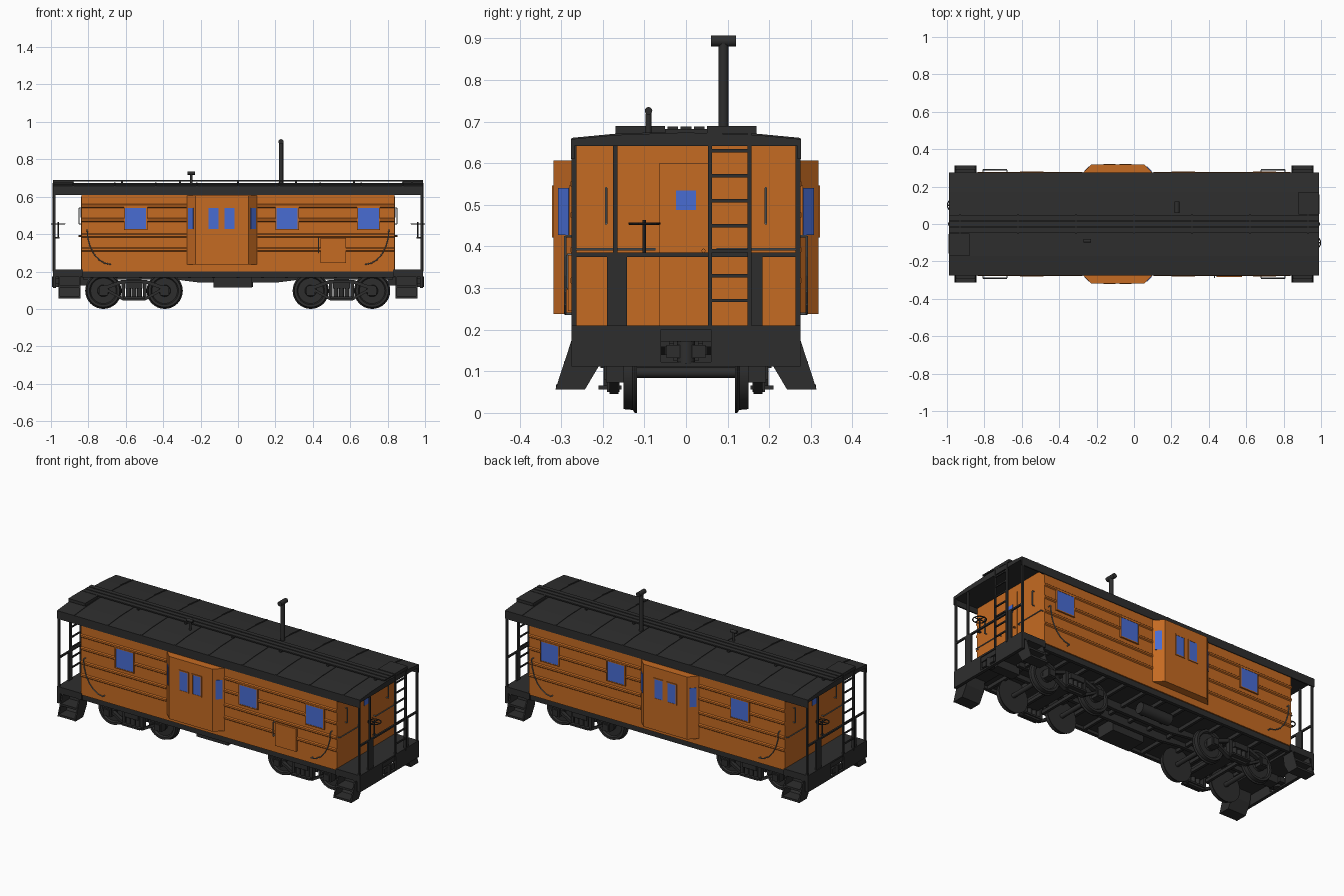
import bpy, bmesh, math
from mathutils import Matrix, Vector

if "Cube" in bpy.data.objects:
    bpy.data.objects.remove(bpy.data.objects["Cube"])


def material(name, *rgb):
    mat = bpy.data.materials.new(name)
    mat.use_nodes = True
    mat.diffuse_color = (*rgb, 1)
    mat.node_tree.nodes["Principled BSDF"].inputs["Base Color"].default_value = (*rgb, 1)
    return mat


ORANGE = material("orange_paint", 0.56, 0.145, 0.016)
DARK = material("dark_grey", 0.027, 0.027, 0.027)
BLUE = material("window_blue", 0.065, 0.15, 0.65)
GREY = material("rail_grey", 0.2, 0.22, 0.23)
TURN = Matrix.Rotation(math.pi, 4, 'Z')
MIRROR_X = Matrix.Diagonal((-1, 1, 1, 1))
MIRROR_Y = Matrix.Diagonal((1, -1, 1, 1))
WALL, END, TIP, EDGE = 0.272, 0.836, 0.99, 0.275
made = []


def link(name, mesh):
    ob = bpy.data.objects.new(name, mesh)
    bpy.context.collection.objects.link(ob)
    made.append(ob)
    return ob


def finish(name, mat, bm, smooth=False):
    bmesh.ops.recalc_face_normals(bm, faces=bm.faces)
    mesh = bpy.data.meshes.new(name)
    bm.to_mesh(mesh)
    bm.free()
    mesh.materials.append(mat)
    ob = link(name, mesh)
    if smooth:
        bpy.ops.object.select_all(action='DESELECT')
        ob.select_set(True)
        bpy.context.view_layer.objects.active = ob
        bpy.ops.object.shade_smooth_by_angle(angle=math.radians(35))


def copies(first, matrix):
    """Copy every object made since the given count."""
    for ob in made[first:]:
        mesh = ob.data.copy()
        mesh.transform(matrix)
        if matrix.determinant() < 0:
            mesh.flip_normals()
        link(ob.name + "_copy", mesh)


def boxes(name, mat, *blocks):
    """Boxes given as (x range), (y range), (z range), as one object."""
    bm = bmesh.new()
    for ranges in blocks:
        middle = Vector([(lo + hi) / 2 for lo, hi in ranges])
        size = [abs(hi - lo) for lo, hi in ranges]
        bmesh.ops.create_cube(bm, size=1, matrix=Matrix.Translation(middle) @ Matrix.Diagonal((*size, 1)))
    finish(name, mat, bm)


def around(centre, half):
    return centre - half, centre + half


def both_sides(name, mat, xs, ys, zs):
    boxes(name, mat, (xs, ys, zs), (xs, (-ys[1], -ys[0]), zs))


def prism(name, mat, outline, span, plane):
    """Extrude an outline drawn in plane xy, xz or yz across a span."""
    order = {'xy': (0, 1, 2), 'xz': (0, 2, 1), 'yz': (2, 0, 1)}[plane]
    bm = bmesh.new()
    rings = [[bm.verts.new([(*p, depth)[i] for i in order]) for p in outline] for depth in span]
    for ring in rings:
        bm.faces.new(ring)
    low, high = rings
    for i in range(len(outline)):
        bm.faces.new((low[i - 1], low[i], high[i], high[i - 1]))
    finish(name, mat, bm)


def symmetric(points):
    return points + [(-a, b) for a, b in reversed(points)]


def rod(name, mat, radius, *points, sides=8):
    """Round bar that follows straight lengths between points."""
    bm = bmesh.new()
    for a, b in zip(points, points[1:]):
        a, b = Vector(a), Vector(b)
        turn = (b - a).to_track_quat('Z', 'Y').to_matrix().to_4x4()
        bmesh.ops.create_cone(bm, cap_ends=True, segments=sides, radius1=radius, radius2=radius,
                              depth=(b - a).length, matrix=Matrix.Translation((a + b) / 2) @ turn)
    finish(name, mat, bm, True)


# Cabin body
boxes("cabin_body", ORANGE, ((-END, END), (-WALL, WALL), (0.2, 0.645)))

# Battens and bay on the front side
side = len(made)
BAY = [(-0.276, -0.27), (-0.228, -0.318), (0.056, -0.318), (0.104, -0.27)]
prism("bay", ORANGE, BAY, (0.238, 0.607), 'xy')
for z in (0.318, 0.392, 0.476, 0.55):
    batten = [(-WALL, z - 0.01), (-WALL - 0.006, z - 0.005), (-WALL - 0.006, z + 0.005), (-WALL, z + 0.01)]
    for span in ((-END, BAY[0][0]), (BAY[-1][0], END)):
        prism("side_batten", ORANGE, batten, span, 'yz')

# Windows
SILL, HEAD, FRAME = 0.428, 0.54, 0.006
windows = [(x, 0.056, WALL) for x in (-0.547, 0.263, 0.697)] + [(x, 0.026, 0.313) for x in (-0.131, -0.045)]
for x, half, wall in windows:
    left, right = around(x, half)
    depth = (-wall - 0.009, -wall)
    tall, wide = (SILL - FRAME, HEAD + FRAME), (left, right)
    boxes("window_frame", ORANGE, ((left - FRAME, left), depth, tall), ((right, right + FRAME), depth, tall),
          (wide, depth, (SILL - FRAME, SILL)), (wide, depth, (HEAD, HEAD + FRAME)))
    boxes("window_pane", BLUE, (wide, (-wall - 0.0075, -wall), (SILL, HEAD)))
for a, b in (BAY[:2], BAY[2:]):
    a, b = Vector(a), Vector(b)
    n = (b - a).orthogonal().normalized() * 0.003
    p, q = a.lerp(b, 0.25), a.lerp(b, 0.78)
    prism("bay_side_window", BLUE, [p - n, q - n, q + n, p + n], (SILL, HEAD), 'xy')

# Curved corner handrails, then mirror everything to the back
rails = len(made)
sweep = [math.radians(15 * i) for i in range(7)]
arc = [(-0.68 - 0.127 * math.cos(t), -0.29, 0.425 - 0.187 * math.sin(t)) for t in sweep]
rod("corner_handrail", GREY, 0.003, (arc[0][0], -WALL, arc[0][2]), *arc, (arc[-1][0], -WALL, arc[-1][2]))
copies(rails, MIRROR_X)
copies(side, MIRROR_Y)

# Locker on the front side only
boxes("side_locker", ORANGE, ((0.44, 0.578), (-0.284, -WALL), (0.245, 0.38)))


def grip(name, x, low, high):
    """Upright handle standing off the front wall."""
    rod(name, GREY, 0.003, (x, -WALL, high), (x, -0.286, high), (x, -0.286, low), (x, -WALL, low))


grip("locker_handle", 0.43, 0.3, 0.38)


# Roof with standing seams and skirts
def roof_outline(lift):
    return symmetric([(EDGE, 0.642), (EDGE, 0.658 + lift), (0.17, 0.668 + lift), (0.001, 0.674 + lift)])


prism("roof", DARK, roof_outline(0), (-TIP, TIP), 'yz')
for i in range(-4, 5):
    prism("roof_seam", DARK, roof_outline(0.003), around(i * 0.22, 0.004), 'yz')
both_sides("roof_skirts", DARK, (-TIP, TIP), (0.268, 0.276), (0.61, 0.658))
boxes("roof_walk", DARK, *[((-TIP, TIP), around(i * 0.032, 0.013), (0.681, 0.688)) for i in (-1, 0, 1)])
boxes("walk_supports", DARK, *[(around(-0.93 + i * 0.31, 0.006), (-0.05, 0.05), (0.67, 0.682)) for i in range(7)])

# Chimney and horn
rod("chimney", DARK, 0.012, (0.23, 0.09, 0.66), (0.23, 0.09, 0.89), sides=16)
rod("chimney_cap", DARK, 0.0135, (0.23, 0.06, 0.894), (0.23, 0.12, 0.894), sides=16)
rod("horn_stand", DARK, 0.007, (-0.25, -0.09, 0.66), (-0.25, -0.09, 0.72), sides=16)
rod("horn", DARK, 0.009, (-0.27, -0.09, 0.726), (-0.23, -0.09, 0.726), sides=16)

# End platform and railings
end = len(made)
beam, thin = (0.972, TIP), (0.976, 0.986)
boxes("platform", DARK, ((0.83, 0.985), (-EDGE, EDGE), (0.172, 0.21)))
both_sides("end_beam", DARK, beam, (0.06, EDGE), (0.112, 0.21))
boxes("end_beam_bars", DARK, *[(beam, (-0.06, 0.06), around(z, 0.005)) for z in (0.117, 0.205)])
both_sides("corner_posts", DARK, thin, (0.263, EDGE), (0.2, 0.645))
boxes("end_post", DARK, (thin, around(-0.17, 0.005), (0.37, 0.65)))
boxes("end_rail", DARK, (thin, (-WALL, WALL), around(0.38, 0.005)))
boxes("railing_plates", DARK, *[(thin, ys, (0.2, 0.38)) for ys in ((-0.19, -0.142), (0.15, 0.184))])

# Ladder and roof step
boxes("ladder_rails", DARK, *[((0.983, 0.993), around(y, 0.005), (0.2, 0.672)) for y in (0.058, 0.153)])
boxes("ladder_rungs", DARK, *[((0.985, 0.992), (0.058, 0.153), around(0.27 + 0.06 * i, 0.004)) for i in range(7)])
boxes("roof_step", DARK, ((0.88, TIP), (0.05, 0.17), (0.672, 0.689)))

# End door
boxes("end_door", ORANGE, ((END, 0.84), (-0.065, 0.055), (0.21, 0.6)))
boxes("door_window", BLUE, ((END, 0.843), around(0, 0.024), (0.488, 0.535)))
rod("door_knob", ORANGE, 0.005, (END, 0.042, 0.39), (0.852, 0.042, 0.39))

# Brake wheel on its shaft
HUB = Vector((0.962, -0.1, 0.455))
rim = [HUB + Vector((math.cos(t), math.sin(t), 0)) * 0.036 for t in [i * math.pi / 8 for i in range(17)]]
rod("brake_wheel", DARK, 0.003, *rim)
for i in (0, 4):
    rod("brake_spoke", DARK, 0.003, rim[i], rim[i + 8])
rod("brake_shaft", DARK, 0.004, (HUB.x, HUB.y, 0.38), (HUB.x, HUB.y, 0.464))
boxes("brake_bracket", DARK, ((0.955, 0.98), around(HUB.y, 0.006), around(0.38, 0.004)))

# Coupler
boxes("draft_gear", DARK, ((0.8, 0.95), (-0.03, 0.03), (0.125, 0.175)))
rod("coupler_knuckle", DARK, 0.022, (0.972, 0, 0.118), (0.972, 0, 0.172), sides=16)
both_sides("coupler_jaw", DARK, (0.95, TIP), (0.015, 0.047), (0.132, 0.163))

# Wall handrails and boarding steps on both sides of the end
pair = len(made)
REACH = 0.85
rod("door_handrail", GREY, 0.003, (END, 0.192, 0.54), (REACH, 0.192, 0.54), (REACH, 0.192, 0.455), (END, 0.192, 0.455))
rod("end_wall_rail", GREY, 0.003, (END, 0.262, 0.393), (REACH, 0.262, 0.393), (REACH, 0.075, 0.393), (END, 0.075, 0.393))
slope = [(0.2, 0.175), (0.208, 0.115), (0.243, 0.056)]
for x in (0.846, 0.956):
    prism("step_cheek", DARK, slope + [(0.314, 0.056), (EDGE, 0.175)], around(x, 0.004), 'yz')
prism("step_back", DARK, slope + [(y + 0.007, z) for y, z in reversed(slope)], (0.846, 0.956), 'yz')
for z, ys in ((0.062, (0.243, 0.312)), (0.118, (0.212, 0.293))):
    boxes("step_tread", DARK, ((0.846, 0.956), ys, around(z, 0.006)))
copies(pair, MIRROR_Y)
copies(end, TURN)

# Underframe
both_sides("side_sills", DARK, (-END, END), (0.245, 0.265), (0.168, 0.202))
boxes("floor", DARK, ((-END, END), (-0.26, 0.26), (0.185, 0.202)))
boxes("cross_members", DARK, *[(around(i * 0.13, 0.008), (-0.25, 0.25), (0.165, 0.19)) for i in range(-6, 7)])
belly = symmetric([(0.83, 0.195), (0.83, 0.158), (0.34, 0.158), (0.2, 0.14)])
for y in (-0.05, 0.05):
    prism("center_sill", DARK, belly, around(y, 0.01), 'xz')
boxes("under_tank", DARK, ((-0.13, 0.075), (-0.2, -0.08), (0.115, 0.19)))
rod("air_tank", DARK, 0.032, (-0.12, 0.14, 0.148), (0.08, 0.14, 0.148), sides=16)

# Truck wheels, spun about their axles
truck = len(made)
AXLE, BASE = 0.097, 0.164
tread = [(0, 0.118), (AXLE, 0.118), (AXLE, 0.123), (0.09, 0.128), (0.088, 0.15),
         (0.074, 0.15), (0.068, 0.141), (0.032, 0.141), (0.029, 0.15), (0, 0.15)]
for x in (-BASE, BASE):
    bm = bmesh.new()
    verts = [bm.verts.new((x + r, y, AXLE)) for r, y in tread]
    edges = [bm.edges.new(ends) for ends in zip(verts, verts[1:])]
    bmesh.ops.spin(bm, geom=verts + edges, cent=(x, 0, AXLE), axis=(0, 1, 0), angle=math.tau, steps=32)
    bmesh.ops.remove_doubles(bm, verts=bm.verts, dist=0.0001)
    finish("wheel", DARK, bm, True)
    boxes("axle_box", DARK, (around(x, 0.024), (0.15, 0.192), around(AXLE, 0.024)),
          (around(x, 0.016), (0.19, 0.197), around(AXLE, 0.017)))

# Truck side frame with springs
def frame_bar(name, points, depth):
    """Bent bar: an upper line and the same line lowered."""
    upper = symmetric(points)
    prism(name, DARK, upper + [(x, z - depth) for x, z in reversed(upper)], (0.162, 0.184), 'xz')


frame_bar("frame_top_bar", [(0.18, 0.125), (0.14, 0.128), (0.065, 0.155)], 0.02)
frame_bar("frame_bottom_bar", [(0.145, 0.11), (0.06, 0.062)], 0.017)
boxes("frame_columns", DARK, *[(around(x, 0.009), (0.16, 0.19), (0.05, 0.15)) for x in (-0.058, 0.058)])
boxes("spring_seat", DARK, ((-0.06, 0.06), (0.155, 0.21), (0.056, 0.066)))
for i in (-1, 0, 1):
    rod("spring", DARK, 0.013, (i * 0.03, 0.185, 0.06), (i * 0.03, 0.185, 0.11), sides=16)
copies(truck, MIRROR_Y)

# Truck cross parts, then place one truck at each end
for x in (-BASE, BASE):
    rod("axle", DARK, 0.013, (x, -0.15, AXLE), (x, 0.15, AXLE), sides=16)
boxes("bolster", DARK, (around(0, 0.045), (-0.205, 0.205), (0.108, 0.14)),
      (around(0, 0.04), (-0.05, 0.05), (0.13, 0.17)))
boxes("brake_beams", DARK, *[(around(x, 0.008), (-0.15, 0.15), (0.085, 0.105)) for x in (-0.062, 0.062)])
first_truck = made[truck:]
copies(truck, Matrix.Translation((0.553, 0, 0)))
for ob in first_truck:
    ob.data.transform(Matrix.Translation((-0.556, 0, 0)))
